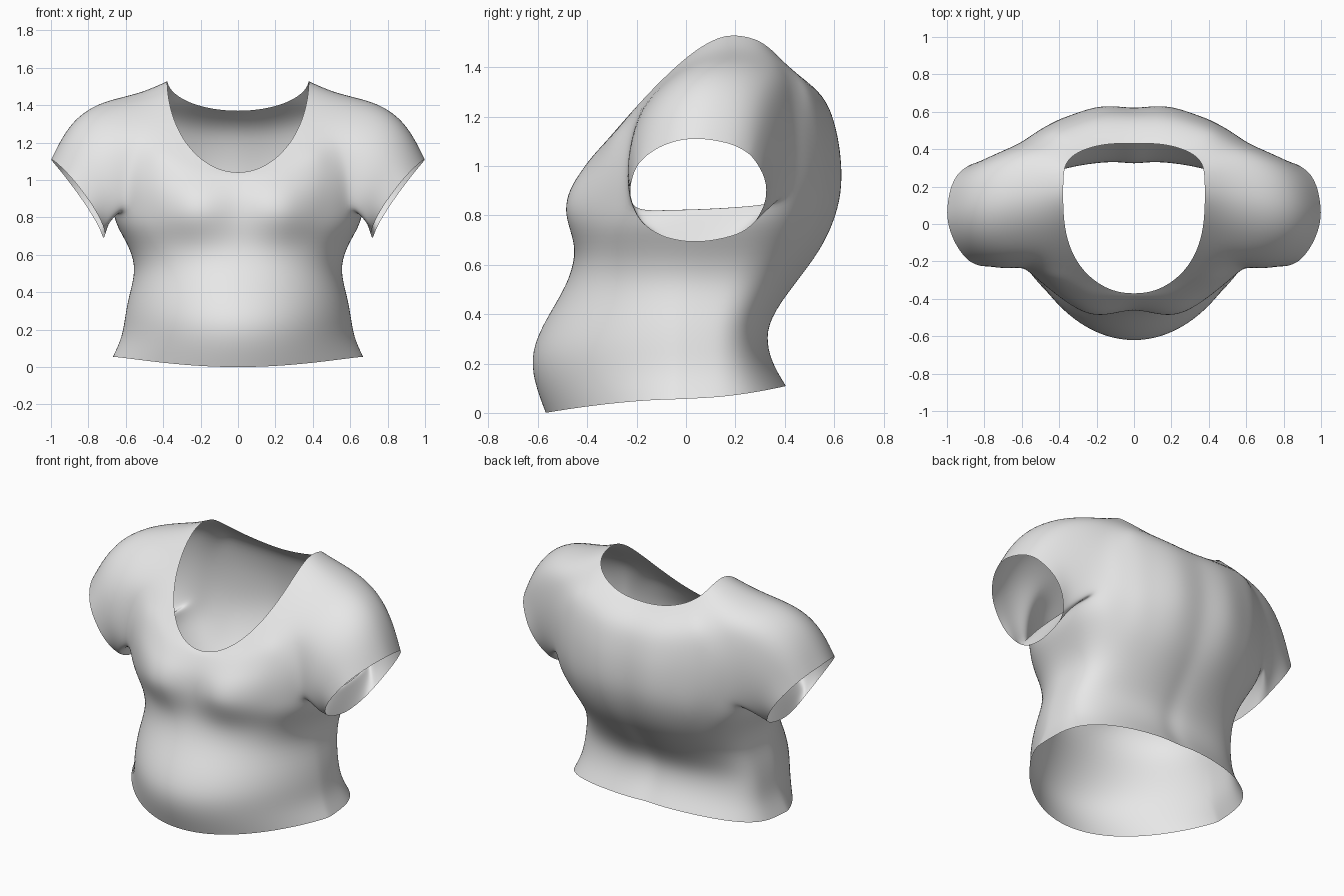
import bpy, bmesh
from math import sin, cos, pi, exp, atan2
from mathutils import Vector

cube = bpy.data.objects.get("Cube")
if cube:
    bpy.data.objects.remove(cube, do_unlink=True)

COLS = 24                       # columns from centre front to centre back
ARM_ROWS, ARM_COLS = (7, 10), (8, 16)
SLEEVE_STEPS = 5

# Rings from hem to neckline: front z, side z, back z, half width,
# front y, back y, side y, front and back roundness
RINGS = [
    (0, .055, .11, .67, -.57, .41, -.04, 1.5, .54),
    (.13, .16, .19, .62, -.62, .36, -.02, 1.35, .52),
    (.25, .27, .28, .605, -.63, .33, -.02, 1.3, .5),
    (.38, .38, .38, .585, -.57, .34, -.01, 1.2, .5),
    (.52, .52, .52, .545, -.48, .44, .02, 1, .54),
    (.64, .64, .66, .58, -.445, .545, .05, .85, .56),
    (.74, .76, .80, .655, -.45, .60, .08, .75, .57),
    (.82, .86, .92, .67, -.45, .62, .10, .7, .56),
    (.90, 1.05, 1.05, .68, -.44, .615, .10, .7, .55),
    (.96, 1.25, 1.15, .67, -.42, .60, .10, .72, .53),
    (1.0, 1.47, 1.26, .61, -.40, .57, .11, .75, .5),
    (1.025, 1.495, 1.33, .49, -.385, .50, .13, .75, .46),
    (1.04, 1.54, 1.37, .38, -.37, .43, .16, .75, .42),
]


def bump(x, z, cx, cz, rx, rz):
    return exp(-((x - cx) / rx) ** 2 - ((z - cz) / rz) ** 2)


def torso_point(ring, col):
    zf, zs, zb, w, yf, yb, ys, round_f, round_b = ring
    a = pi * col / COLS
    c = abs(cos(a))
    x = w * sin(a) if 0 < col < COLS else 0
    if col <= COLS / 2:
        z = zs + (zf - zs) * c ** (2 * round_f - .5)
        y = ys + (yf - ys) * c ** round_f
        y -= .07 * bump(x, z, .23, .84, .16, .14)       # chest
    else:
        z = zs + (zb - zs) * c
        y = ys + (yb - ys) * c ** round_b
        y += .025 * bump(x, z, .18, .95, .13, .35)      # shoulder blade
        y -= .015 * bump(x, z, 0, .3, .06, .4)          # spine groove
    return Vector((x, y, z))


def cuff_point(phi):
    u = (sin(phi) + 1) / 2
    x = .72 + .285 * u ** 1.3 - .035 * max(0, -cos(phi))
    return Vector((x, .05 + .285 * cos(phi), .685 + .43 * u))


bm = bmesh.new()

# Body, leaving the armhole open
grid = [[bm.verts.new(torso_point(r, c)) for c in range(COLS + 1)] for r in RINGS]
(r0, r1), (c0, c1) = ARM_ROWS, ARM_COLS
for r in range(len(RINGS) - 1):
    for c in range(COLS):
        if r0 <= r < r1 and c0 <= c < c1:
            continue
        bm.faces.new((grid[r][c], grid[r][c + 1], grid[r + 1][c + 1], grid[r + 1][c]))

# Armhole loop, then the sleeve swept out to the cuff
loop = [grid[r0][c] for c in range(c0, c1)]
loop += [grid[r][c1] for r in range(r0, r1)]
loop += [grid[r1][c] for c in range(c1, c0, -1)]
loop += [grid[r][c0] for r in range(r1, r0, -1)]

previous = loop
angles = [atan2((v.co.z - 1.12) / .29, (v.co.y - .1) / .32) for v in loop]
for step in range(1, SLEEVE_STEPS + 1):
    t = step / SLEEVE_STEPS
    current = []
    for v, phi in zip(loop, angles):
        start, end = v.co, cuff_point(phi)
        up = max(0, sin(phi))
        control = (start + end) / 2 + Vector((.12 * up, min(0, .05 * cos(phi)), .16 * up))
        current.append(bm.verts.new(
            start * (1 - t) ** 2 + control * 2 * t * (1 - t) + end * t * t))
    for i in range(len(loop)):
        j = (i + 1) % len(loop)
        bm.faces.new((previous[i], previous[j], current[j], current[i]))
    previous = current

# Soften the join between sleeve and body
soft = [v for v in bm.verts if not v.is_boundary and v.co.x > .45 and v.co.z > .78]
for _ in range(2):
    bmesh.ops.smooth_vert(bm, verts=soft, factor=.5,
                          use_axis_x=True, use_axis_y=True, use_axis_z=True)
bmesh.ops.recalc_face_normals(bm, faces=bm.faces)
if grid[3][0].link_faces[0].normal.y > 0:
    bmesh.ops.reverse_faces(bm, faces=bm.faces)

mesh = bpy.data.meshes.new("shirt")
bm.to_mesh(mesh)
bm.free()
shirt = bpy.data.objects.new("shirt", mesh)
bpy.context.collection.objects.link(shirt)

# Cloth colour
cloth = bpy.data.materials.new("light grey cloth")
cloth.use_nodes = True
colour = (.8, .8, .8, 1)
cloth.diffuse_color = colour
cloth.node_tree.nodes["Principled BSDF"].inputs["Base Color"].default_value = colour
mesh.materials.append(cloth)

# Mirror to the other half and smooth
mirror = shirt.modifiers.new("mirror", "MIRROR")
mirror.use_clip = True
mirror.merge_threshold = .001
subdivision = shirt.modifiers.new("subdivision", "SUBSURF")
subdivision.levels = subdivision.render_levels = 2
for face in mesh.polygons:
    face.use_smooth = True
